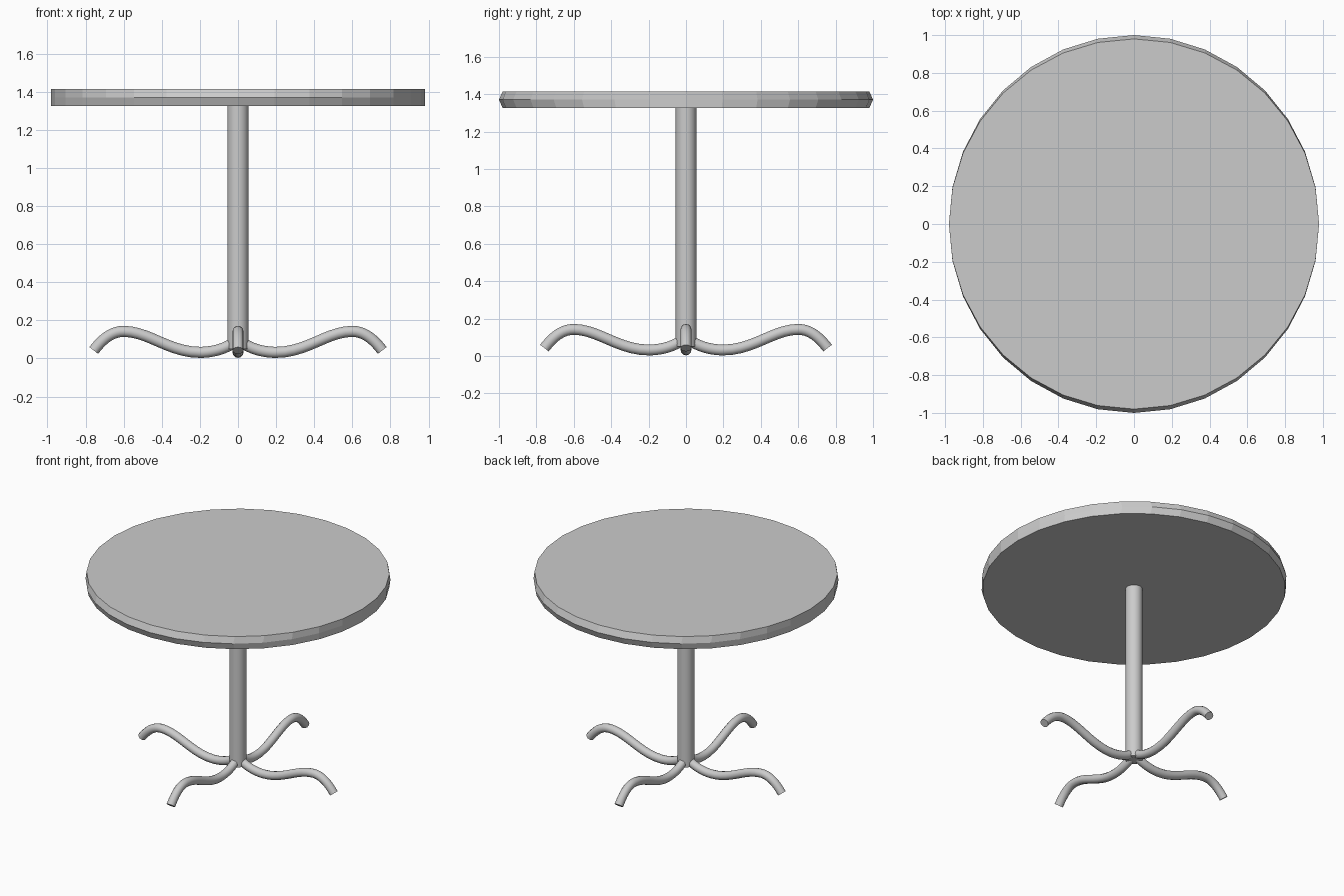
import bpy
import bmesh
from math import sin, cos, tau

if "Cube" in bpy.data.objects:
    bpy.data.objects.remove(bpy.data.objects["Cube"], do_unlink=True)

grey = bpy.data.materials.new("light grey")
grey.use_nodes = True
colour = (0.6, 0.6, 0.6, 1)
grey.diffuse_color = colour
grey.node_tree.nodes["Principled BSDF"].inputs["Base Color"].default_value = colour

SIDES = 32


def lathe(name, rings):
    """Closed solid from elliptical rings given as (x radius, y radius, z)."""
    bm = bmesh.new()
    loops = [[bm.verts.new((rx * sin(tau * i / SIDES), ry * cos(tau * i / SIDES), z))
              for i in range(SIDES)] for rx, ry, z in rings]
    for low, high in zip(loops, loops[1:]):
        for i in range(SIDES):
            j = (i + 1) % SIDES
            bm.faces.new((low[i], low[j], high[j], high[i]))
    bm.faces.new(loops[0])
    bm.faces.new(loops[-1])
    bmesh.ops.recalc_face_normals(bm, faces=bm.faces)
    mesh = bpy.data.meshes.new(name)
    bm.to_mesh(mesh)
    bm.free()
    mesh.materials.append(grey)
    obj = bpy.data.objects.new(name, mesh)
    bpy.context.collection.objects.link(obj)
    return obj


def smooth(obj):
    bpy.ops.object.select_all(action="DESELECT")
    obj.select_set(True)
    bpy.context.view_layer.objects.active = obj
    bpy.ops.object.shade_smooth_by_angle(angle=0.7)


# Round top, its rim pushed out towards front and back
lathe("table_top", [(0.98, 0.98, 1.325), (0.98, 1.0, 1.37), (0.98, 0.98, 1.415)])

# Central column
smooth(lathe("column", [(0.055, 0.055, 0.05), (0.055, 0.055, 1.325)]))

# Wavy foot path: (left handle, point, right handle) as x, z
PATH = [((0.0, 0.10), (0.035, 0.075), (0.08, 0.047)),
        ((0.14, 0.032), (0.2, 0.032), (0.36, 0.032)),
        ((0.47, 0.142), (0.6, 0.142), (0.67, 0.142)),
        ((0.72, 0.09), (0.757, 0.042), (0.78, 0.02))]

curve = bpy.data.curves.new("foot_path", "CURVE")
curve.dimensions = "3D"
curve.bevel_depth = 0.029
curve.bevel_resolution = 4
curve.use_fill_caps = True
curve.resolution_u = 10
spline = curve.splines.new("BEZIER")
spline.bezier_points.add(len(PATH) - 1)
for bp, (left, mid, right) in zip(spline.bezier_points, PATH):
    bp.handle_left_type = bp.handle_right_type = "FREE"
    bp.handle_left = (left[0], 0, left[1])
    bp.co = (mid[0], 0, mid[1])
    bp.handle_right = (right[0], 0, right[1])
path = bpy.data.objects.new("foot_path", curve)
bpy.context.collection.objects.link(path)
bpy.context.view_layer.update()
foot_mesh = bpy.data.meshes.new_from_object(
    path.evaluated_get(bpy.context.evaluated_depsgraph_get()))
bpy.data.objects.remove(path, do_unlink=True)

# Weld the end caps to the tube and tidy the normals
bm = bmesh.new()
bm.from_mesh(foot_mesh)
bmesh.ops.remove_doubles(bm, verts=bm.verts, dist=0.0001)
bmesh.ops.recalc_face_normals(bm, faces=bm.faces)
bm.to_mesh(foot_mesh)
bm.free()
foot_mesh.materials.clear()
foot_mesh.materials.append(grey)

# Four feet around the column
for i, side in enumerate(("left", "back", "right", "front")):
    foot = bpy.data.objects.new(side + "_foot", foot_mesh)
    foot.rotation_euler.z = tau * i / 4
    bpy.context.collection.objects.link(foot)
    smooth(foot)
